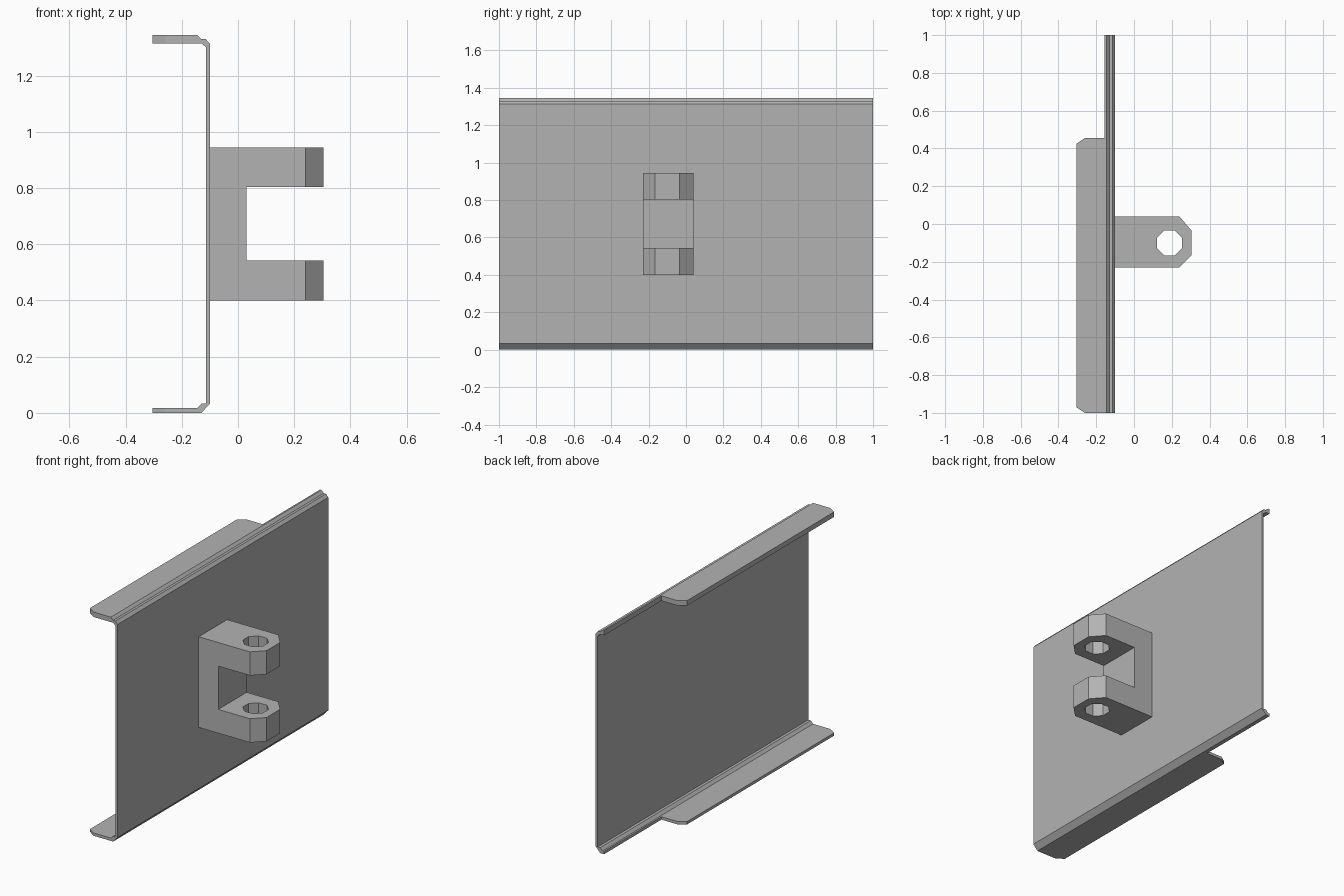
import bpy, bmesh, math
from mathutils import Vector

cube = bpy.data.objects.get("Cube")
if cube:
    bpy.data.objects.remove(cube, do_unlink=True)

GREY = (0.45, 0.45, 0.45, 1)
metal = bpy.data.materials.new("plain_grey")
metal.use_nodes = True
metal.diffuse_color = GREY
metal.node_tree.nodes["Principled BSDF"].inputs["Base Color"].default_value = GREY


def prism(name, outline, axis, low, high):
    """Extrude a flat outline along y (points are x, z) or z (points are x, y)."""
    bm = bmesh.new()
    if axis == "Y":
        points = [Vector((a, low, b)) for a, b in outline]
        step = Vector((0, high - low, 0))
    else:
        points = [Vector((a, b, low)) for a, b in outline]
        step = Vector((0, 0, high - low))
    face = bm.faces.new([bm.verts.new(p) for p in points])
    side = bmesh.ops.extrude_face_region(bm, geom=[face])
    verts = [v for v in side["geom"] if isinstance(v, bmesh.types.BMVert)]
    bmesh.ops.translate(bm, verts=verts, vec=step)
    bmesh.ops.recalc_face_normals(bm, faces=bm.faces)
    mesh = bpy.data.meshes.new(name)
    bm.to_mesh(mesh)
    bm.free()
    mesh.materials.append(metal)
    obj = bpy.data.objects.new(name, mesh)
    bpy.context.collection.objects.link(obj)
    return obj


def cut(target, cutter):
    """Subtract the cutter from the target, then discard the cutter."""
    cutter.hide_render = True
    mod = target.modifiers.new("cut", "BOOLEAN")
    mod.operation, mod.solver, mod.object = "DIFFERENCE", "EXACT", cutter
    bpy.context.view_layer.objects.active = target
    bpy.ops.object.modifier_apply(modifier=mod.name)
    bpy.data.objects.remove(cutter, do_unlink=True)


# Folded sheet: upright panel with bent top and bottom edges
FOLD = -0.155
outer = [(FOLD, 0), (-0.13, 0), (-0.1, 0.033), (-0.1, 1.313),
         (-0.115, 1.33), (-0.13, 1.33), (-0.145, 1.345), (FOLD, 1.345)]
inner = [(FOLD, 1.315), (-0.13, 1.315), (-0.113, 1.3), (-0.113, 0.033),
         (-0.13, 0.033), (-0.145, 0.017), (FOLD, 0.017)]
prism("folded_panel", outer + inner, "Y", -1, 1)

# Wide flanges, stopping short of the back end, with clipped corners
flange = [(FOLD, -1), (FOLD, 0.455), (-0.26, 0.455),
          (-0.305, 0.425), (-0.305, -0.97), (-0.26, -1)]
prism("top_flange", flange, "Z", 1.315, 1.345)
prism("bottom_flange", flange, "Z", 0, 0.017)

# Clevis bracket with two clipped lugs
bracket_outline = [(-0.1, -0.23), (0.24, -0.23), (0.305, -0.165),
                   (0.305, -0.035), (0.24, 0.04), (-0.1, 0.04)]
bracket = prism("clevis_bracket", bracket_outline, "Z", 0.4, 0.945)
slot = [(0.03, -0.5), (0.5, -0.5), (0.5, 0.5), (0.03, 0.5)]
cut(bracket, prism("slot_cutter", slot, "Z", 0.543, 0.803))

# Eight-sided pin hole through both lugs
hole = [(0.188 + 0.072 * math.cos(math.pi * (i + 0.5) / 4),
         -0.1 + 0.072 * math.sin(math.pi * (i + 0.5) / 4)) for i in range(8)]
cut(bracket, prism("hole_cutter", hole, "Z", 0.3, 1.1))
